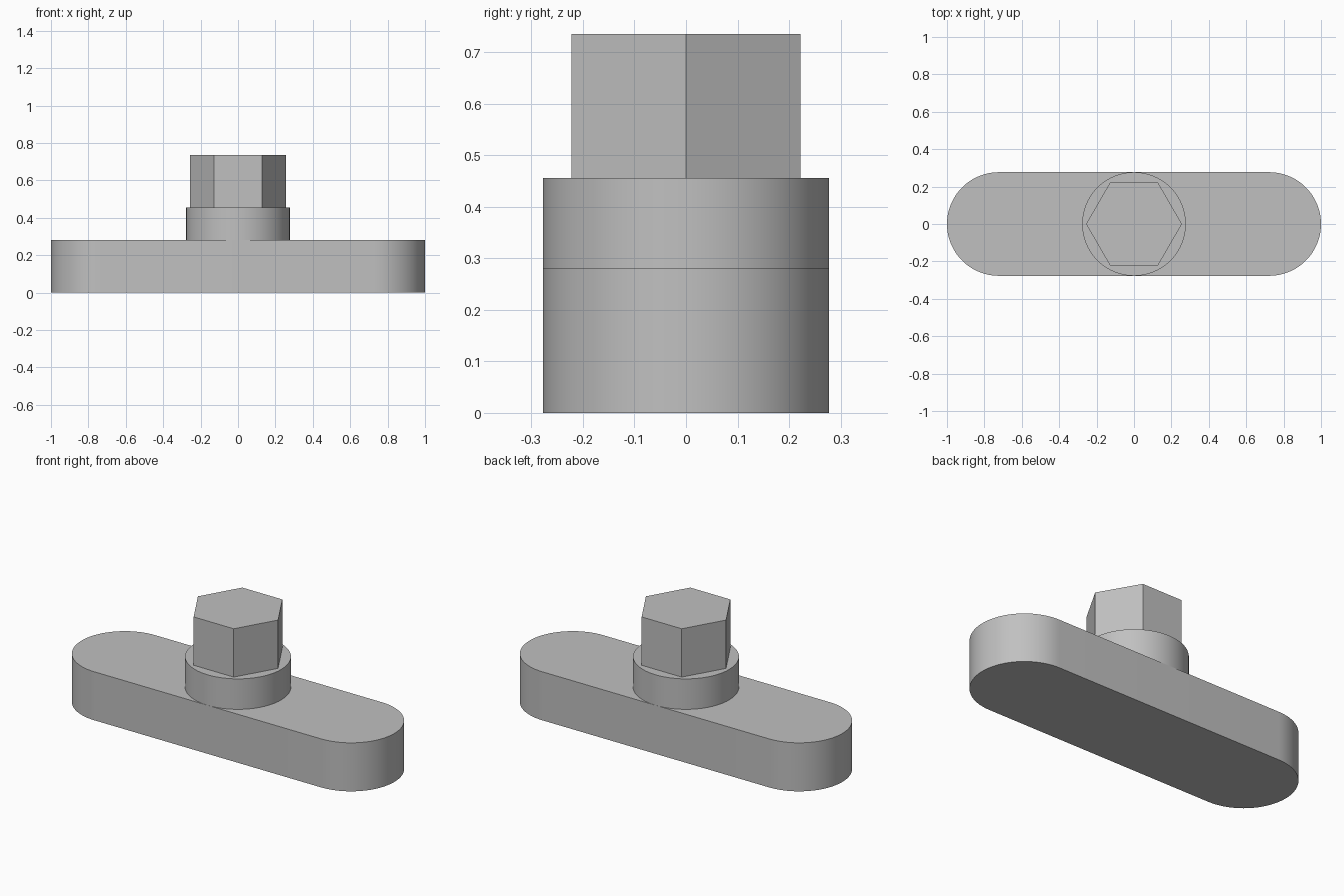
import bpy
import bmesh
from math import cos, sin, pi, radians

default = bpy.data.objects.get("Cube")
if default:
    bpy.data.objects.remove(default, do_unlink=True)

# Single plain grey
grey = bpy.data.materials.new("plain grey")
grey.use_nodes = True
colour = (0.53, 0.53, 0.53, 1)
grey.diffuse_color = colour
grey.node_tree.nodes["Principled BSDF"].inputs["Base Color"].default_value = colour


def arc(cx, radius, start, sweep, steps):
    """Points along an arc centred on (cx, 0)."""
    return [(cx + radius * cos(start + sweep * i / steps),
             radius * sin(start + sweep * i / steps)) for i in range(steps + 1)]


def prism(name, outline, bottom, top, smooth=False):
    """Extrude a closed outline from bottom to top."""
    bm = bmesh.new()
    base = bm.faces.new([bm.verts.new((x, y, bottom)) for x, y in outline])
    extruded = bmesh.ops.extrude_face_region(bm, geom=[base], use_keep_orig=True)
    verts = [g for g in extruded["geom"] if isinstance(g, bmesh.types.BMVert)]
    bmesh.ops.translate(bm, verts=verts, vec=(0, 0, top - bottom))
    bmesh.ops.recalc_face_normals(bm, faces=bm.faces)
    mesh = bpy.data.meshes.new(name)
    bm.to_mesh(mesh)
    bm.free()
    mesh.materials.append(grey)
    obj = bpy.data.objects.new(name, mesh)
    bpy.context.collection.objects.link(obj)
    if smooth:
        bpy.ops.object.select_all(action="DESELECT")
        obj.select_set(True)
        bpy.context.view_layer.objects.active = obj
        bpy.ops.object.shade_smooth_by_angle(angle=radians(30))
    return obj


RADIUS = 0.277
SLAB_TOP = 0.28
COLLAR_TOP = 0.456
HEAD_TOP = 0.735

# Round-ended slab
end = 1 - RADIUS
slab = arc(end, RADIUS, -pi / 2, pi, 36) + arc(-end, RADIUS, pi / 2, pi, 36)
prism("base_slab", slab, 0, SLAB_TOP, smooth=True)

# Round collar, as wide as the slab
prism("collar", arc(0, RADIUS, 0, 2 * pi, 72)[:-1], SLAB_TOP, COLLAR_TOP, smooth=True)

# Hexagonal head with corners to the left and right
prism("hex_head", arc(0, 0.256, 0, 2 * pi, 6)[:-1], COLLAR_TOP, HEAD_TOP)
